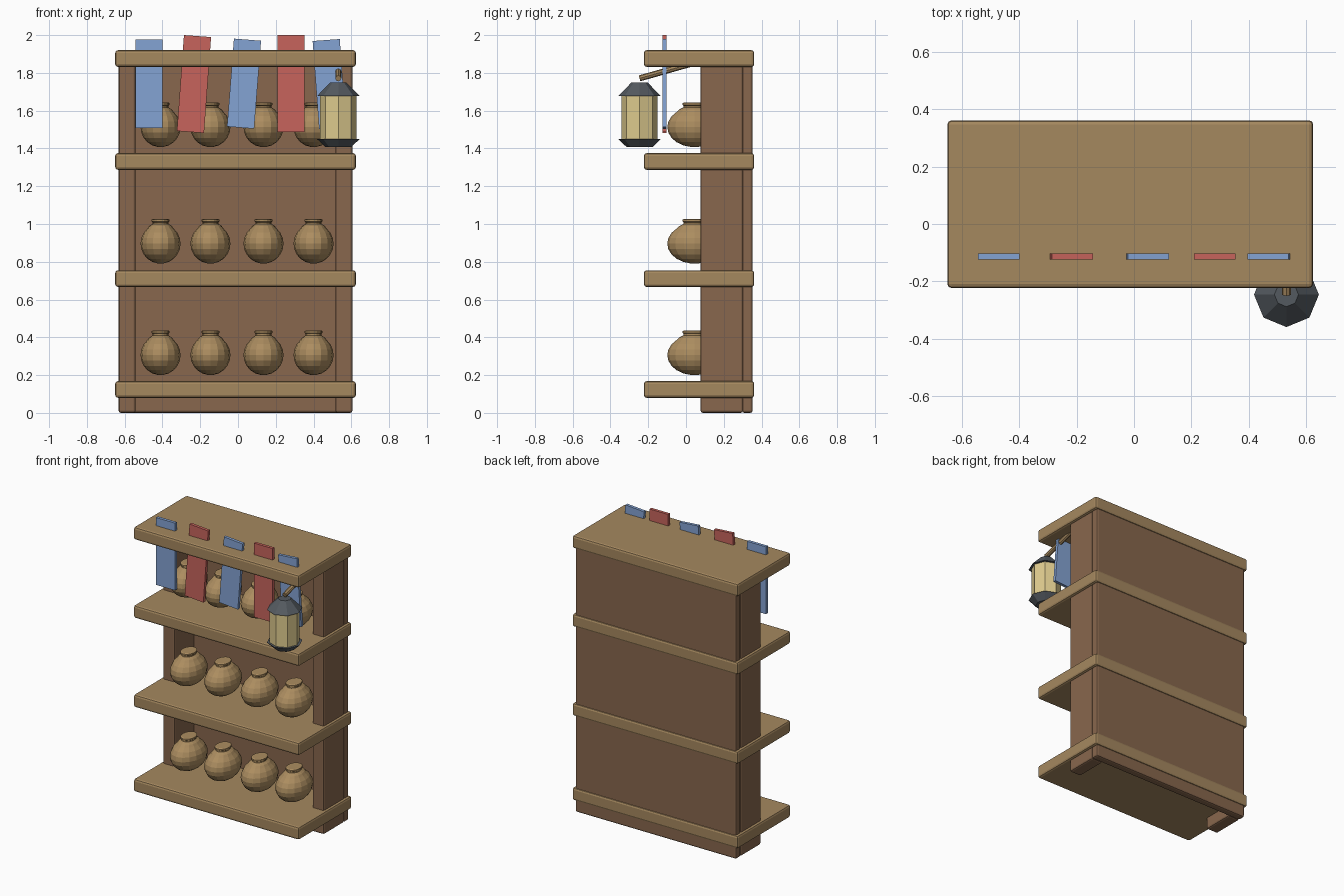
import bpy
import bmesh
import math
from mathutils import Vector

if "Cube" in bpy.data.objects:
    bpy.data.objects.remove(bpy.data.objects["Cube"])


def material(name, rgb):
    # convert display values (0-255) to linear
    lin = [((c / 255 + 0.055) / 1.055) ** 2.4 for c in rgb]
    m = bpy.data.materials.new(name)
    m.diffuse_color = (*lin, 1)
    m.use_nodes = True
    m.node_tree.nodes["Principled BSDF"].inputs["Base Color"].default_value = m.diffuse_color
    return m


DARK_WOOD = material("dark wood", (136, 103, 77))
LIGHT_WOOD = material("light wood", (165, 136, 95))
CLAY = material("clay", (172, 141, 96))
BLUE = material("blue cloth", (132, 163, 211))
RED = material("red cloth", (199, 100, 92))
IRON = material("grey iron", (84, 90, 96))
GLASS = material("yellow glass", (222, 203, 142))


def finish(name, bm, mat):
    bmesh.ops.recalc_face_normals(bm, faces=bm.faces)
    me = bpy.data.meshes.new(name)
    bm.to_mesh(me)
    bm.free()
    me.materials.append(mat)
    ob = bpy.data.objects.new(name, me)
    bpy.context.collection.objects.link(ob)
    return ob


def box(name, x, y, z, mat, bevel=0.0):
    """Box from (min, max) ranges, optionally with rounded edges."""
    bm = bmesh.new()
    bmesh.ops.create_cube(bm, size=1)
    size = Vector([r[1] - r[0] for r in (x, y, z)])
    for v in bm.verts:
        v.co = v.co * size
    ob = finish(name, bm, mat)
    ob.location = [(r[0] + r[1]) / 2 for r in (x, y, z)]
    if bevel:
        mod = ob.modifiers.new("rounded edges", 'BEVEL')
        mod.width = bevel
        mod.segments = 2
    return ob


def lathe(name, profile, sides, mat, loc, y_scale=1.0):
    """Closed solid of revolution from (radius, z) pairs, bottom to top."""
    bm = bmesh.new()
    rings = []
    for r, z in profile:
        rings.append([bm.verts.new((r * math.cos(2 * math.pi * i / sides),
                                    y_scale * r * math.sin(2 * math.pi * i / sides), z))
                      for i in range(sides)])
    for a, b in zip(rings, rings[1:]):
        for i in range(sides):
            j = (i + 1) % sides
            bm.faces.new((a[i], a[j], b[j], b[i]))
    bm.faces.new(rings[0][::-1])
    bm.faces.new(rings[-1])
    ob = finish(name, bm, mat)
    ob.location = loc
    return ob


# Cabinet frame
box("left_side", (-0.632, -0.542), (0.077, 0.302), (0, 1.88), DARK_WOOD, 0.012)
box("right_side", (0.516, 0.606), (0.077, 0.302), (0, 1.88), DARK_WOOD, 0.012)
box("back_panel", (-0.632, 0.606), (0.298, 0.353), (0, 1.88), DARK_WOOD, 0.012)

# Shelves
for z in (0.08, 0.667, 1.287, 1.832):
    box("shelf", (-0.65, 0.624), (-0.223, 0.361), (z, z + 0.088), LIGHT_WOOD, 0.014)

# Pots: round body, short neck and rim, deeper than wide
R = 0.106
pot = [(R * math.sin(math.radians(a)), R - R * math.cos(math.radians(a)))
       for a in (8, 24, 41, 57, 74, 90, 106, 123, 139)]
pot += [(0.060, 0.199), (0.042, 0.211), (0.042, 0.219), (0.047, 0.223),
        (0.047, 0.233), (0.040, 0.237)]
for z in (0.2, 0.79, 1.407):
    for x in (-0.41, -0.146, 0.135, 0.40):
        lathe("pot", pot, 16, CLAY, (x, 0.045, z), 1.36)

# Hanging cloth strips: x, z, length, tilt in degrees, colour
strips = ((-0.471, 1.742, 0.468, 0.0, BLUE),
          (-0.233, 1.741, 0.509, 4.2, RED),
          (0.032, 1.743, 0.467, 4.5, BLUE),
          (0.281, 1.743, 0.514, 0.0, RED),
          (0.484, 1.741, 0.467, -4.2, BLUE))
for x, z, length, tilt, mat in strips:
    strip = box("cloth_strip", (x - 0.072, x + 0.072), (-0.124, -0.103),
                (z - length / 2, z + length / 2), mat)
    strip.rotation_euler.y = math.radians(tilt)

# Lantern
spot = (0.531, -0.246, 0)
lathe("lantern_base", [(0.068, 1.407), (0.113, 1.45)], 8, IRON, spot)
lathe("lantern_glass", [(0.096, 1.448), (0.096, 1.679)], 8, GLASS, spot)
lathe("lantern_roof", [(0.113, 1.677), (0.042, 1.75)], 8, IRON, spot)

# Sloping arm that carries the lantern
start, end = Vector((0.531, -0.246, 1.771)), Vector((0.531, 0.05, 1.855))
arm = lathe("lantern_arm", [(0.016, 0), (0.016, (end - start).length)], 8, LIGHT_WOOD, start)
arm.rotation_euler = (end - start).to_track_quat('Z', 'Y').to_euler()
